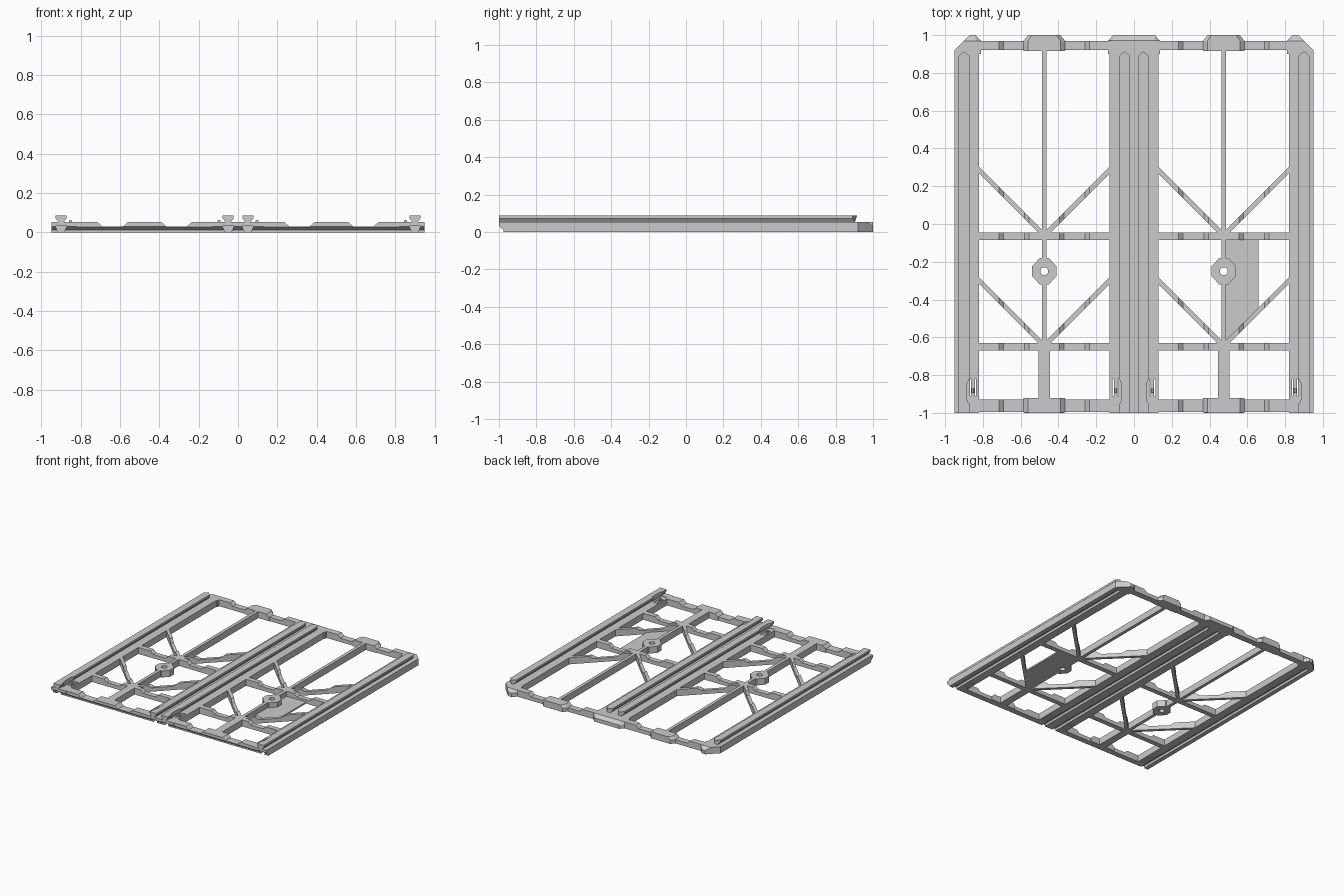
import bpy, bmesh, math

if "Cube" in bpy.data.objects:
    bpy.data.objects.remove(bpy.data.objects["Cube"])


def mesh_object(name, solids):
    """Each solid is a list of rings that are lofted and capped."""
    bm = bmesh.new()
    for rings in solids:
        vs = [[bm.verts.new(p) for p in ring] for ring in rings]
        n = len(vs[0])
        for a, b in zip(vs, vs[1:]):
            for i in range(n):
                bm.faces.new((a[i], a[(i + 1) % n], b[(i + 1) % n], b[i]))
        bm.faces.new(vs[0])
        bm.faces.new(vs[-1])
    bmesh.ops.recalc_face_normals(bm, faces=bm.faces)
    me = bpy.data.meshes.new(name)
    bm.to_mesh(me)
    bm.free()
    ob = bpy.data.objects.new(name, me)
    bpy.context.collection.objects.link(ob)
    return ob


def slab(pts, z0, z1):
    return [[(x, y, z) for x, y in pts] for z in (z0, z1)]


def box(x0, x1, y0, y1, z0, z1):
    return slab([(x0, y0), (x1, y0), (x1, y1), (x0, y1)], z0, z1)


def along_y(profile, y0, y1):
    return [[(x, y, z) for x, z in profile] for y in (y0, y1)]


def cut(ob, *cutters):
    for c in cutters:
        m = ob.modifiers.new(c.name, 'BOOLEAN')
        m.operation, m.object, m.solver = 'DIFFERENCE', c, 'EXACT'


def hide(ob):
    ob.hide_render = True
    ob.display_type = 'WIRE'
    return ob


CENTRES = (-0.475, 0.475)
H, LOW = 0.052, 0.03

# Cutters: front undercut, clip recesses, clip slots, boss holes
notch = [(-1.1, -.1), (-.975, -.1), (-.975, .012), (-1.0005, .03), (-1.1, .03)]
front_cut = hide(mesh_object("front_undercut_cutter",
                             [[[(x, y, z) for y, z in notch] for x in (-1.2, 1.2)]]))
recess, slots, bumps, holes = [], [], [], []
for c in CENTRES:
    for s in (-1, 1):
        x = c + s * .378
        recess.append(slab([(x + a, b) for a, b in
                            [(-.022, -.95), (.022, -.95), (.031, -.93), (.031, -.845),
                             (.022, -.825), (-.022, -.825), (-.031, -.845), (-.031, -.93)]],
                           H - .003, .12))
        for d in (-.013, .013):
            slots.append(box(x + d - .003, x + d + .003, -.91, -.82, -.05, .12))
        bumps.append(along_y([(x - .008, .045), (x + .008, .045), (x + .008, .058),
                              (x + .004, .063), (x - .004, .063), (x - .008, .058)],
                             -.895, -.87))
    holes.append(slab([(c + .021 * math.cos(k * math.pi / 12),
                        -.25 + .021 * math.sin(k * math.pi / 12)) for k in range(24)],
                      -.1, .2))
recess_cut = hide(mesh_object("clip_recess_cutter", recess))
slot_cut = hide(mesh_object("clip_slot_cutter", slots))
hole_cut = hide(mesh_object("boss_hole_cutter", holes))
mesh_object("clip_bumps", bumps)

# Rails with dovetail grooves below and dovetail ridges on top
groove_rail = [(-.05, 0), (-.015, 0), (-.03, .033), (.03, .033), (.015, 0),
               (.08, 0), (.08, H), (-.05, H)]
ridge = [(-.014, .046), (-.014, .053), (-.028, .072), (-.028, .087), (0, .087),
         (.028, .087), (.028, .072), (.014, .053), (.014, .046), (0, .046)]
for c in CENTRES:
    for s in (-1, 1):
        rx = c + s * .425
        rail = mesh_object("rail", [along_y([(rx - s * x, z) for x, z in groove_rail],
                                            -1, .9)])
        cut(rail, front_cut, recess_cut, slot_cut)
        top = mesh_object("rail_ridge", [[
            [(rx + x, -1, z) for x, z in ridge],
            [(rx + x, .915 - abs(x) * .9, z) for x, z in ridge]]])
        cut(top, recess_cut)

# Back corner and centre caps with a sloped lip
low = [(-.95, .9), (-.95, .92), (-.87, 1), (-.84, 1), (-.81, .97), (-.81, .9)]
high = [(-.95, .9), (-.95, .92), (-.9, .97), (-.84, .97), (-.81, .97), (-.81, .9)]
for s in (1, -1):
    mesh_object("back_corner", [[[(s * x, y, z) for x, y in p]
                                 for p, z in ((low, 0), (low, LOW), (high, H))]])
low = [(-.137, .9), (-.137, .97), (-.11, 1), (.11, 1), (.137, .97), (.137, .9)]
mesh_object("back_centre_cap", [[[(x, min(y, t), z) for x, y in low]
                                 for z, t in ((0, 1), (LOW, 1), (H, .971))]])

# Half of the stepped bar outline, from panel centre out to the rail
half = [(.345, 0), (.345, H), (.24, H), (.215, LOW), (.105, LOW), (.08, H)]
full = half + [(-x, z) for x, z in reversed(half)]

for c in CENTRES:
    # Cross bars
    for name, y0, y1 in (("back_bar", .92, .97), ("middle_bar", -.085, -.045),
                         ("lower_bar", -.67, -.63), ("front_bar", -.995, -.93)):
        bar = mesh_object(name, [along_y([(c + x, z) for x, z in full], y0, y1)])
        if name == "front_bar":
            cut(bar, front_cut)

    # Centre blocks on the front and back bars
    for name, pts in (("back_block", [(.11, .915), (.11, .97), (.085, 1)]),
                      ("front_block", [(.11, -.922), (.11, -.998), (.1, -1)])):
        ring = pts + [(-x, y) for x, y in reversed(pts)]
        b = mesh_object(name, [[[(c + x * k, y, z) for x, y in ring]
                                for z, k in ((0, 1), (LOW, 1), (H, .78))]])
        if name == "front_block":
            cut(b, front_cut)

    # Diagonal braces with the same stepped top
    for y0 in (-.06, -.645):
        for s in (-1, 1):
            prof = [(0, 0)] + half + [(0, H)]
            mesh_object("diagonal_brace", [[[(c + s * x, y0 + x + d, z) for x, z in prof]
                                            for d in (-.018, .018)]])

    # Lengthwise spine, wide at the front
    mesh_object("spine", [box(c - w, c + w, y0, y1, 0, H) for w, y0, y1 in
                          ((.013, -.046, .92), (.013, -.2, -.084),
                           (.013, -.631, -.3), (.031, -.932, -.668))])

    # Eight-sided boss with a round hole
    a, b = .066, .024
    oct_pts = [(a, b), (b, a + .004), (-b, a + .004), (-a, b),
               (-a, -b), (-b, -a - .004), (b, -a - .004), (a, -b)]
    boss = mesh_object("boss", [slab([(c + x, -.25 + y) for x, y in oct_pts], 0, H)])
    cut(boss, hole_cut)

# Thin blank plate in the right panel
plate = mesh_object("plate", [slab([(.485, -.08), (.485, -.625), (.66, -.455), (.66, -.08)],
                                   0, .012)])
cut(plate, hole_cut)
